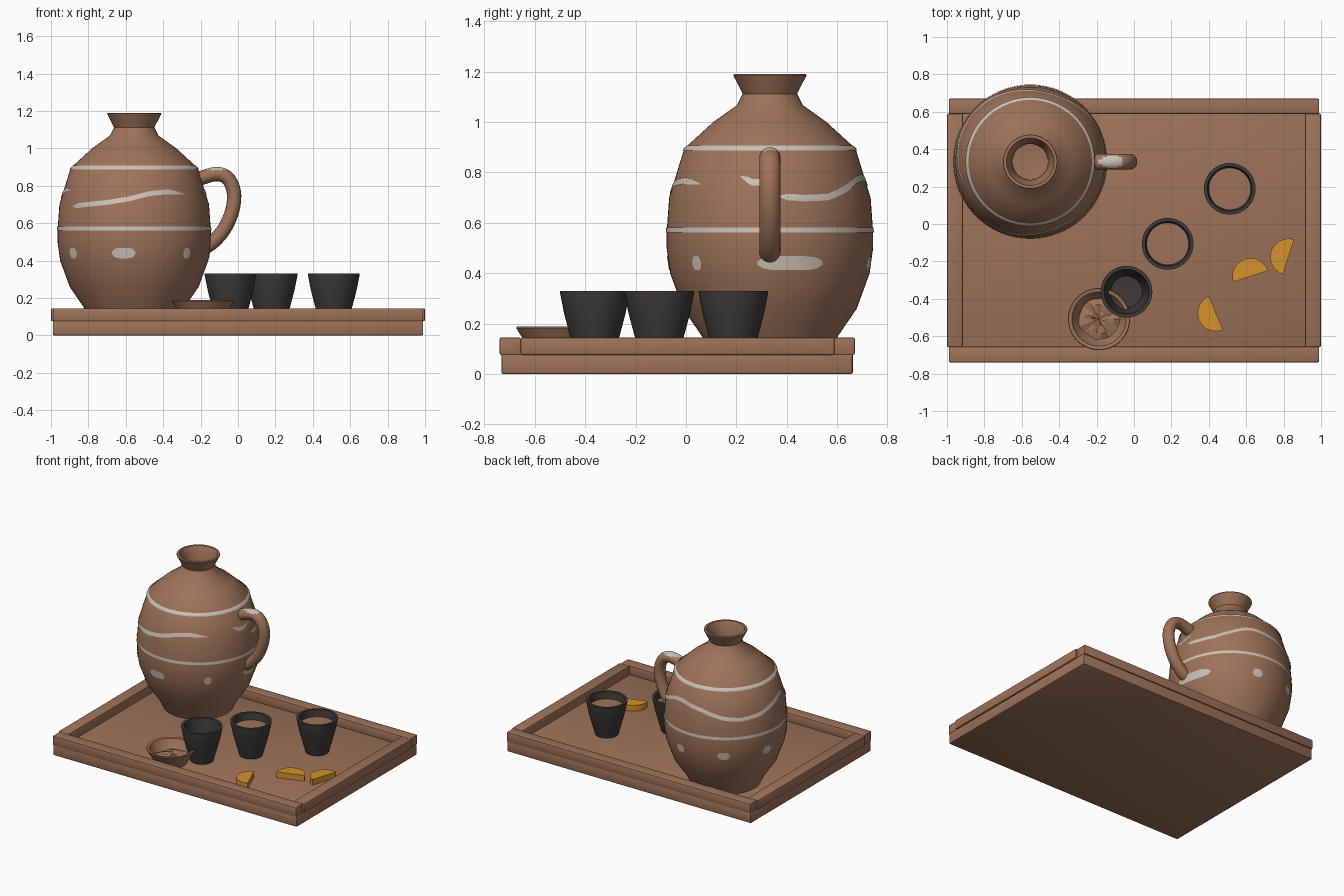
import bpy, bmesh, math, random
from mathutils import Vector

if "Cube" in bpy.data.objects:
    bpy.data.objects.remove(bpy.data.objects["Cube"])

random.seed(4)


def mat(name, rgb):
    m = bpy.data.materials.new(name)
    m.diffuse_color = (*rgb, 1)
    m.use_nodes = True
    m.node_tree.nodes["Principled BSDF"].inputs["Base Color"].default_value = m.diffuse_color
    return m


CLAY = mat("brown_clay", (0.345, 0.170, 0.102))
WHITE = mat("pale_slip", (0.60, 0.53, 0.47))
DARK = mat("charcoal_glaze", (0.048, 0.042, 0.041))
ORANGE = mat("orange_peel", (0.66, 0.29, 0.028))


def finish(bm, name, mats, angle=35, fix=True):
    if fix:
        bmesh.ops.recalc_face_normals(bm, faces=bm.faces)
    me = bpy.data.meshes.new(name)
    bm.to_mesh(me)
    bm.free()
    for m in mats:
        me.materials.append(m)
    me.shade_smooth()
    me.set_sharp_from_angle(angle=math.radians(angle))
    ob = bpy.data.objects.new(name, me)
    bpy.context.collection.objects.link(ob)
    return ob


def box(name, x0, x1, y0, y1, z0, z1, bevel=0.007):
    bm = bmesh.new()
    bmesh.ops.create_cube(bm, size=1)
    for v in bm.verts:
        v.co = ((x0 + x1) / 2 + v.co.x * (x1 - x0), (y0 + y1) / 2 + v.co.y * (y1 - y0),
                (z0 + z1) / 2 + v.co.z * (z1 - z0))
    bmesh.ops.bevel(bm, geom=bm.edges[:], offset=bevel, segments=2, affect='EDGES', profile=0.5)
    return finish(bm, name, [CLAY])


def lathe(name, profile, cx, cy, material, segs=64, angle=35):
    """Revolve (radius, z) points; radius 0 closes to a pole."""
    bm = bmesh.new()
    rings = []
    for r, z in profile:
        if r == 0:
            rings.append([bm.verts.new((cx, cy, z))] * segs)
        else:
            rings.append([bm.verts.new((cx + r * math.cos(2 * math.pi * i / segs),
                                        cy + r * math.sin(2 * math.pi * i / segs), z))
                          for i in range(segs)])
    for a, b in zip(rings, rings[1:]):
        for i in range(segs):
            j = (i + 1) % segs
            bm.faces.new(list(dict.fromkeys((a[i], a[j], b[j], b[i]))))
    return finish(bm, name, [material], angle)


def lerp(table, t):
    for (t0, v0), (t1, v1) in zip(table, table[1:]):
        if t <= t1:
            return v0 + (v1 - v0) * max(0, t - t0) / (t1 - t0)
    return table[-1][1]


# Tray: base slab and four rails
box("tray_base", -0.99, 0.99, -0.733, 0.662, 0.0, 0.08)
box("tray_rail_front", -0.99, 0.99, -0.74, -0.655, 0.076, 0.145)
box("tray_rail_back", -0.99, 0.99, 0.588, 0.67, 0.076, 0.145)
box("tray_rail_left", -1.0, -0.915, -0.657, 0.59, 0.076, 0.145)
box("tray_rail_right", 0.915, 1.0, -0.657, 0.59, 0.076, 0.145)

# Jug body, neck and flared rim
JX, JY = -0.555, 0.333
BODY = [(0.235, 0.08), (0.27, 0.15), (0.345, 0.26), (0.396, 0.40), (0.41, 0.50),
        (0.41, 0.56), (0.40, 0.70), (0.34, 0.895), (0.225, 1.0), (0.13, 1.068)]
lathe("jug", [(0, 0.08)] + BODY + [(0.108, 1.112), (0.145, 1.185), (0.143, 1.19), (0.127, 1.19),
      (0.097, 1.125), (0.095, 1.05), (0, 1.04)], JX, JY, CLAY)
RADIUS = [(z, r) for r, z in BODY]


def slip(name, start, end, low, high, lift=0.003):
    """Thin painted band on the jug; low and high give z for an angle in degrees."""
    bm = bmesh.new()
    n = max(6, round((end - start) / 2.5))
    cols = []
    for i in range(n + 1):
        a = start + (end - start) * i / n
        col = []
        for k in range(4):
            z = low(a) + (high(a) - low(a)) * k / 3
            r = lerp(RADIUS, z) + lift
            col.append(bm.verts.new((JX + r * math.cos(math.radians(a)),
                                     JY + r * math.sin(math.radians(a)), z)))
        cols.append(col)
    for c, d in zip(cols, cols[1:]):
        for k in range(3):
            bm.faces.new((c[k], d[k], d[k + 1], c[k + 1]))
    finish(bm, name, [WHITE], 60, fix=False)


# Painted rings
slip("upper_ring", 0, 360, lambda a: 0.887, lambda a: 0.907)
slip("lower_ring", 0, 360, lambda a: 0.562, lambda a: 0.582)

# Painted wavy strokes: (angle, z), tapering at their ends
WAVES = [
    [(216, 0.69), (232, 0.70), (250, 0.712), (266, 0.73), (282, 0.758), (298, 0.768), (314, 0.755)],
    [(-18, 0.785), (-10, 0.76), (-2, 0.762), (7, 0.775)],
    [(5, 0.705), (20, 0.698), (35, 0.702), (50, 0.735), (64, 0.772), (76, 0.78), (100, 0.755),
     (122, 0.715), (140, 0.70), (160, 0.715), (180, 0.752), (194, 0.778), (206, 0.78)]]
for n, w in enumerate(WAVES):
    s, e = w[0][0], w[-1][0]
    half = lambda a, s=s, e=e: 0.002 + 0.011 * min(1, (a - s) / 5, (e - a) / 12)
    slip(f"wavy_stroke_{n + 1}", s, e, lambda a, w=w, h=half: lerp(w, a) - h(a),
         lambda a, w=w, h=half: lerp(w, a) + h(a))

# Painted dabs: (centre angle, half width)
for n, (c, hw) in enumerate([(262, 9), (216, 4.5), (314, 3.5), (12, 19), (77, 5), (123, 6), (168, 5)]):
    half = lambda a, c=c, hw=hw: 0.028 * max(0.05, 1 - abs((a - c) / hw) ** 4) ** 0.5
    slip(f"dab_{n + 1}", c - hw, c + hw, lambda a, h=half: 0.44 - h(a), lambda a, h=half: 0.44 + h(a))

# Jug handle: round tube swept along a smooth path, pale on its crown
PATH = [Vector((x, 0, z)) for x, z in [(-0.30, 0.79), (-0.22, 0.832), (-0.12, 0.862), (-0.055, 0.84),
        (-0.022, 0.765), (-0.03, 0.67), (-0.07, 0.575), (-0.13, 0.503), (-0.19, 0.465), (-0.25, 0.44)]]
pts = []
for p0, p1, p2, p3 in zip(PATH, PATH[1:], PATH[2:], PATH[3:]):
    for k in range(5):
        t = k / 5
        pts.append(0.5 * (2 * p1 + (p2 - p0) * t + (2 * p0 - 5 * p1 + 4 * p2 - p3) * t * t
                          + (3 * p1 - p0 - 3 * p2 + p3) * t ** 3))
pts.append(PATH[-2])
bm = bmesh.new()
rings = []
for i, p in enumerate(pts):
    d = (pts[min(i + 1, len(pts) - 1)] - pts[max(i - 1, 0)]).normalized()
    side = Vector((-d.z, 0, d.x))
    ring = []
    for k in range(20):
        a = 2 * math.pi * k / 20
        ring.append(bm.verts.new(p + side * 0.038 * math.cos(a)
                                 + Vector((0, JY + 0.042 * math.sin(a), 0))))
    rings.append(ring)
for a, b in zip(rings, rings[1:]):
    for k in range(20):
        f = bm.faces.new((a[k], a[(k + 1) % 20], b[(k + 1) % 20], b[k]))
        f.material_index = int(f.calc_center_median().z > 0.885)
bm.faces.new(rings[0])
bm.faces.new(rings[-1])
finish(bm, "jug_handle", [CLAY, WHITE], 50)

# Cups, two of them filled
for n, (x, y, full) in enumerate([(-0.04, -0.362, False), (0.18, -0.106, True), (0.512, 0.188, True)]):
    lathe(f"cup_{n + 1}", [(0, 0.08), (0.078, 0.08), (0.098, 0.15), (0.122, 0.24), (0.138, 0.322),
          (0.138, 0.33), (0.12, 0.33), (0.106, 0.24), (0.084, 0.12), (0, 0.115)], x, y, DARK, 48)
    if full:
        lathe(f"tea_{n + 1}", [(0.114, 0.28), (0, 0.281)], x, y, CLAY, 48)

# Saucer with crumpled leaves
SX, SY = -0.187, -0.508
lathe("saucer", [(0, 0.08), (0.105, 0.08), (0.14, 0.14), (0.166, 0.183), (0.163, 0.188), (0.145, 0.185),
      (0.12, 0.135), (0.10, 0.11), (0, 0.105)], SX, SY, CLAY, 48)
bm = bmesh.new()
centre = bm.verts.new((SX, SY, 0.135))
rows = [[bm.verts.new((SX + r * math.cos(i * math.pi / 9), SY + r * math.sin(i * math.pi / 9),
                       z + random.uniform(-0.012, 0.012))) for i in range(18)]
        for r, z in [(0.04, 0.133), (0.08, 0.128), (0.112, 0.122)]]
for i in range(18):
    j = (i + 1) % 18
    bm.faces.new((centre, rows[0][i], rows[0][j]))
    for a, b in zip(rows, rows[1:]):
        bm.faces.new((a[i], b[i], b[j], a[j]))
finish(bm, "leaves", [CLAY], 15, fix=False)

# Orange slices: half discs, angle is the direction the round side faces
for n, (x, y, ang) in enumerate([(0.438, -0.476, 202), (0.623, -0.28, 108), (0.826, -0.176, 162)]):
    bm = bmesh.new()
    arc = [math.radians(ang - 90 + 180 * i / 16) for i in range(17)]
    face = bm.faces.new([bm.verts.new((x + 0.098 * math.cos(a), y + 0.098 * math.sin(a), 0.08))
                         for a in arc])
    up = bmesh.ops.extrude_face_region(bm, geom=[face])["geom"]
    for v in up:
        if isinstance(v, bmesh.types.BMVert):
            v.co.z = 0.122
    finish(bm, f"orange_slice_{n + 1}", [ORANGE])
